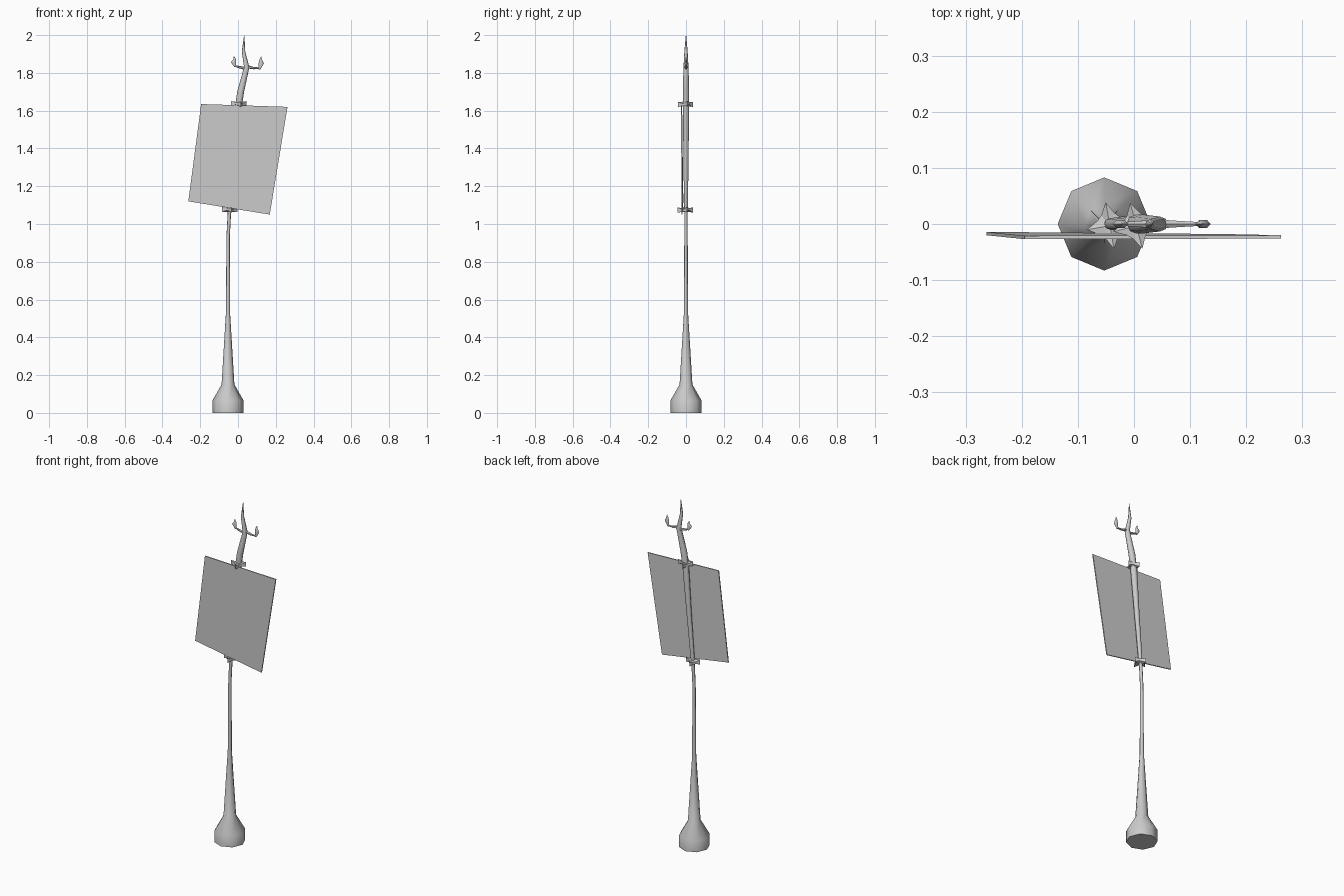
import bpy, bmesh, math
from mathutils import Vector

if "Cube" in bpy.data.objects:
    bpy.data.objects.remove(bpy.data.objects["Cube"])


def finish(name, bm, smooth=None):
    bmesh.ops.recalc_face_normals(bm, faces=bm.faces)
    me = bpy.data.meshes.new(name)
    bm.to_mesh(me)
    bm.free()
    ob = bpy.data.objects.new(name, me)
    bpy.context.collection.objects.link(ob)
    if smooth:
        bpy.ops.object.select_all(action='DESELECT')
        ob.select_set(True)
        bpy.context.view_layer.objects.active = ob
        bpy.ops.object.shade_smooth_by_angle(angle=math.radians(smooth))
    return ob


def skin(bm, rings):
    """Join rings of points into a closed skin."""
    rings = [[bm.verts.new(p) for p in ring] for ring in rings]
    n = len(rings[0])
    for a, b in zip(rings, rings[1:]):
        for i in range(n):
            j = (i + 1) % n
            bm.faces.new((a[i], a[j], b[j], b[i]))
    bm.faces.new(rings[0][::-1])
    bm.faces.new(rings[-1])


def tube(name, path, sides, flat=1.0, level=False):
    """path: (x, z, radius) in the y = 0 plane; flat squashes along y."""
    pts = [Vector((x, 0, z)) for x, z, r in path]
    rings = []
    for i, (x, z, r) in enumerate(path):
        d = (pts[min(i + 1, len(pts) - 1)] - pts[max(i - 1, 0)]).normalized()
        side = Vector((1, 0, 0)) if level else Vector((d.z, 0, -d.x))
        rings.append([pts[i] + side * r * math.cos(a) + Vector((0, r * flat * math.sin(a), 0))
                      for a in (math.tau * k / sides for k in range(sides))])
    bm = bmesh.new()
    skin(bm, rings)
    return finish(name, bm, 50)


# Foot and slender pole
tube("pole", [(-.053, 0, .083), (-.053, .065, .083), (-.053, .15, .034),
              (-.053, .53, .011), (-.052, .94, .009), (-.045, 1.07, .009),
              (-.04, 1.11, .011)], 8, level=True)

# Leaning upper stem ending in a crooked tip
tube("upper_stem", [(-.042, 1.10, .011), (-.02, 1.35, .014), (.002, 1.62, .018),
                    (.014, 1.70, .018), (.046, 1.83, .014), (.029, 1.915, .009),
                    (.033, 1.999, .001)], 8, flat=.95)

# Side twigs, each with a pointed bud
tube("twig_left", [(.046, 1.822, .009), (.005, 1.831, .006), (-.017, 1.838, .004)], 6)
tube("twig_right", [(.044, 1.834, .009), (.085, 1.825, .006), (.116, 1.825, .004)], 6)
tube("bud_left", [(-.015, 1.832, .005), (-.024, 1.857, .014), (-.018, 1.870, .008),
                  (-.021, 1.888, .001)], 6, flat=.6, level=True)
tube("bud_right", [(.114, 1.819, .005), (.123, 1.850, .014), (.120, 1.868, .008),
                   (.122, 1.886, .001)], 6, flat=.6, level=True)

# Crooked sign board
corners = [(-.263, -.014, 1.12), (.168, -.018, 1.05), (.262, -.020, 1.62), (-.195, -.021, 1.635)]
bm = bmesh.new()
skin(bm, [[Vector(c) + Vector((0, dy, 0)) for c in corners] for dy in (0, -.006)])
finish("sign_board", bm)


def tie(name, x, z, turn):
    """Band round the stem with four flared, tall corners."""
    rings = []
    for s in (-1, 1):
        ring = []
        for k in range(12):
            a = math.tau * k / 12 + turn
            r, h = [(.042, .013), (.024, .007), (.024, .007)][k % 3]
            lift = .004 * math.sin(2 * a)
            ring.append((x + r * math.cos(a), -.003 + r * math.sin(a), z + s * h + lift))
        rings.append(ring)
    bm = bmesh.new()
    skin(bm, rings)
    # Fan the caps from the middle so they dip inside the flared corners
    caps = [f for f in bm.faces if len(f.verts) > 4]
    bmesh.ops.poke(bm, faces=caps)
    finish(name, bm)


tie("lower_tie", -.043, 1.075, math.radians(10))
tie("upper_tie", .004, 1.635, math.radians(15))
